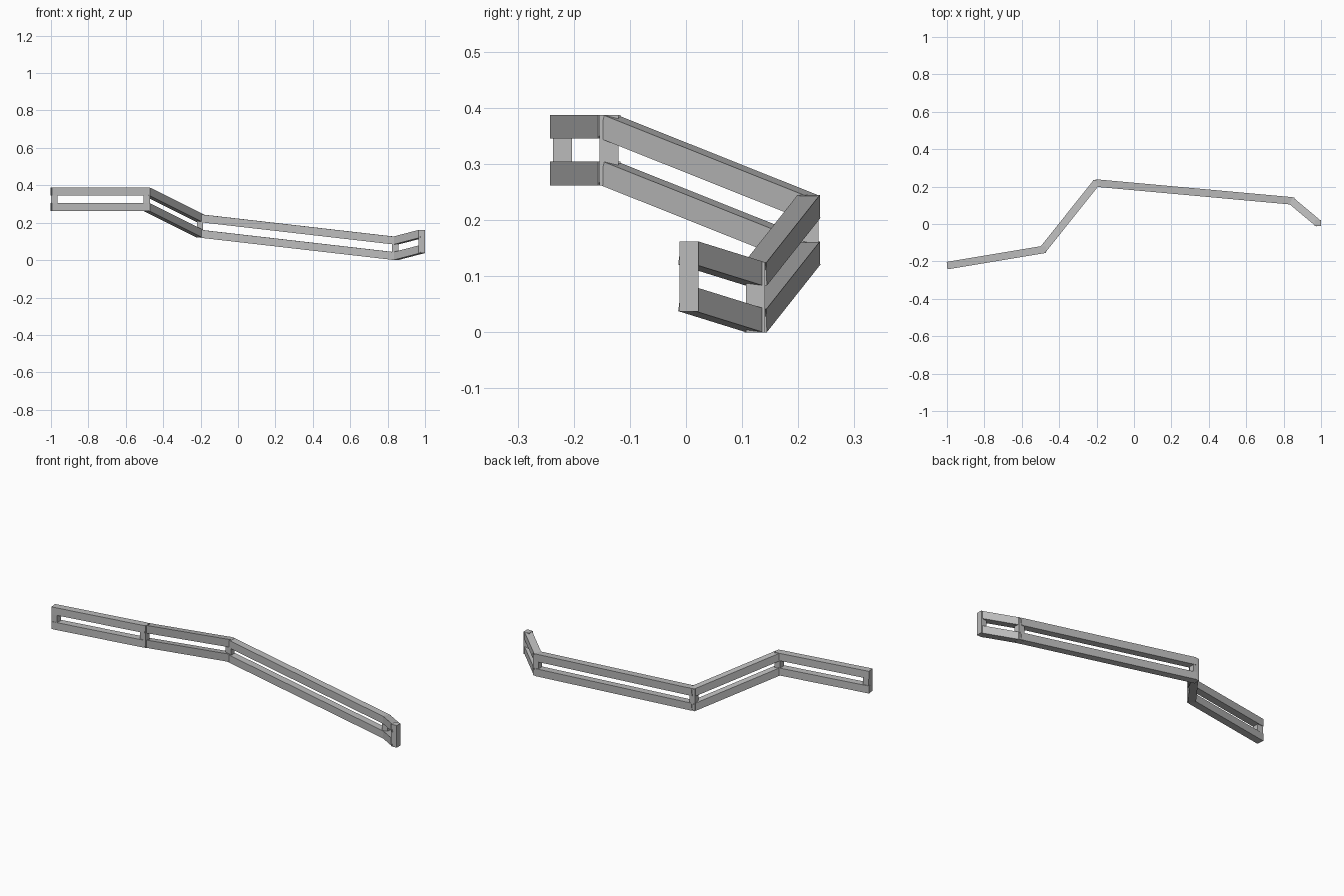
import bpy
from mathutils import Vector, Matrix

if "Cube" in bpy.data.objects:
    bpy.data.objects.remove(bpy.data.objects["Cube"])

grey = bpy.data.materials.new("light grey")
grey.diffuse_color = (0.5, 0.5, 0.5, 1)
grey.use_nodes = True
grey.node_tree.nodes["Principled BSDF"].inputs["Base Color"].default_value = grey.diffuse_color

RAIL_W, RAIL_H = 0.04, 0.042   # rail cross-section
POST_W, POST_H = 0.034, 0.125  # post side and full fence height

# Fence path: x, y and height of the upper edge
path = [Vector(p) for p in (
    (-0.997, -0.222, 0.387), (-0.487, -0.137, 0.387), (-0.203, 0.219, 0.245),
    (0.841, 0.124, 0.125), (0.983, 0.005, 0.162))]


def box(name, matrix, size):
    bpy.ops.mesh.primitive_cube_add(size=1)
    ob = bpy.context.object
    ob.name = name
    ob.data.transform(matrix @ Matrix.Diagonal((*size, 1)))
    ob.data.materials.append(grey)
    return ob


def rail(name, a, b):
    # Beam from a to b with its sides kept upright
    x = (b - a).normalized()
    y = Vector((0, 0, 1)).cross(x).normalized()
    z = x.cross(y)
    m = Matrix((x, y, z)).transposed().to_4x4()
    m.translation = (a + b) / 2
    box(name, m, ((b - a).length + 0.003, RAIL_W, RAIL_H))


# Upper and lower rails for every fence section
for a, b in zip(path, path[1:]):
    for name, drop in (("upper_rail", RAIL_H / 2), ("lower_rail", POST_H - RAIL_H / 2)):
        d = Vector((0, 0, drop))
        rail(name, a - d, b - d)

# Square posts at each bend and end
for i, p in enumerate(path):
    c = p - Vector((0, 0, POST_H / 2))
    if i == 0:
        c += Vector((0.015, 0.002, 0))  # end post sits just inside the rail ends
    box("post", Matrix.Translation(c), (POST_W, POST_W, POST_H - 0.001 * (i == 0)))
